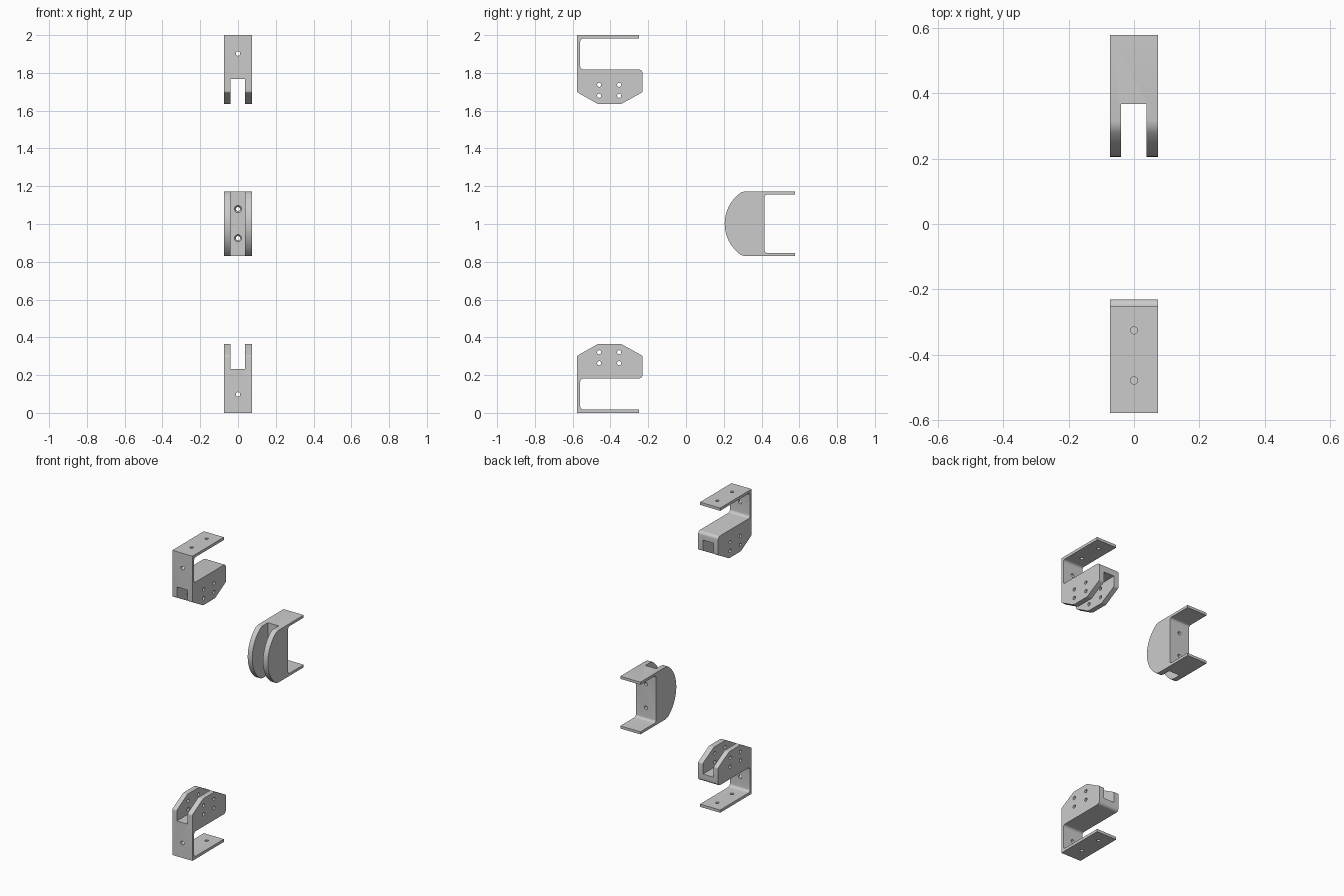
import bpy, bmesh
from math import radians, pi
from mathutils import Vector, Matrix

if "Cube" in bpy.data.objects:
    bpy.data.objects.remove(bpy.data.objects["Cube"])

HALF_W = 0.073
ROT = {'x': Matrix.Rotation(pi / 2, 4, 'Y'),
       'y': Matrix.Rotation(-pi / 2, 4, 'X'),
       'z': Matrix.Identity(4)}


def rounded(points):
    """Outline of (y, z, radius) corners -> points with filleted corners."""
    out = []
    for i, (y, z, r) in enumerate(points):
        p = Vector((y, z))
        if r == 0:
            out.append(p)
            continue
        a = (Vector(points[i - 1][:2]) - p).normalized()
        b = (Vector(points[(i + 1) % len(points)][:2]) - p).normalized()
        start, end = p + a * r, p + b * r
        for k in range(7):
            t = k / 6
            w = 1.172 if abs(a.dot(b)) > 0.3 else 0.7071 * 2
            m0, m1, m2 = (1 - t) ** 2, w * t * (1 - t), t ** 2
            out.append((start * m0 + p * m1 + end * m2) / (m0 + m1 + m2))
    return out


def extrude_profile(name, outline):
    bm = bmesh.new()
    face = bm.faces.new([bm.verts.new((-HALF_W, p[0], p[1])) for p in outline])
    res = bmesh.ops.extrude_face_region(bm, geom=[face])
    bmesh.ops.translate(bm, vec=(2 * HALF_W, 0, 0),
                        verts=[v for v in res['geom'] if isinstance(v, bmesh.types.BMVert)])
    bmesh.ops.recalc_face_normals(bm, faces=bm.faces)
    return to_object(name, bm)


def to_object(name, bm):
    mesh = bpy.data.meshes.new(name)
    bm.to_mesh(mesh)
    bm.free()
    ob = bpy.data.objects.new(name, mesh)
    bpy.context.collection.objects.link(ob)
    return ob


def box(lo, hi):
    bm = bmesh.new()
    lo, hi = Vector(lo), Vector(hi)
    bmesh.ops.create_cube(bm, size=1, matrix=Matrix.Translation((lo + hi) / 2)
                          @ Matrix.Diagonal((*(hi - lo), 1)))
    return bm


def hole(axis, centre, depth, r1, r2=None):
    bm = bmesh.new()
    bmesh.ops.create_cone(bm, cap_ends=True, segments=24, radius1=r1, radius2=r2 or r1,
                          depth=depth, matrix=Matrix.Translation(centre) @ ROT[axis])
    return bm


def cut(ob, cutters):
    for bm in cutters:
        tool = to_object("cutter", bm)
        tool.hide_render = True
        mod = ob.modifiers.new("cut", 'BOOLEAN')
        mod.operation, mod.solver, mod.object = 'DIFFERENCE', 'EXACT', tool
        bpy.context.view_layer.objects.active = ob
        bpy.ops.object.modifier_apply(modifier=mod.name)
        bpy.data.objects.remove(tool)


def smooth(ob):
    bpy.ops.object.select_all(action='DESELECT')
    ob.select_set(True)
    bpy.context.view_layer.objects.active = ob
    bpy.ops.object.shade_smooth_by_angle(angle=radians(30))


# Lower bracket: C-shaped side profile with a chamfered, slotted head
lower = extrude_profile("lower_bracket", rounded([
    (-0.577, 0, 0), (-0.25, 0, 0), (-0.25, 0.018, 0), (-0.56, 0.018, 0.018),
    (-0.56, 0.182, 0.018), (-0.23, 0.182, 0.02), (-0.23, 0.302, 0.006),
    (-0.343, 0.365, 0.006), (-0.466, 0.365, 0.006), (-0.577, 0.302, 0.006)]))
cut(lower, [box((-0.04, -0.7, 0.232), (0.038, -0.1, 0.5))]
    + [hole('x', (0, y, z), 0.4, 0.011) for y in (-0.46, -0.354) for z in (0.263, 0.321)]
    + [hole('z', (0, y, 0), 0.1, 0.011) for y in (-0.325, -0.478)]
    + [hole('y', (0, -0.577, 0.098), 0.1, 0.012)])

# Upper bracket: the lower one mirrored about z = 1
upper = bpy.data.objects.new("upper_bracket", lower.data.copy())
bpy.context.collection.objects.link(upper)
upper.data.transform(Matrix.Translation((0, 0, 2)) @ Matrix.Diagonal((1, 1, -1, 1)))
upper.data.flip_normals()

# Middle bracket: curved slotted nose and a U-shaped clamp behind
back = rounded([
    (0.577, 0.83, 0), (0.577, 0.847, 0), (0.416, 0.847, 0.015),
    (0.416, 1.156, 0.015), (0.577, 1.156, 0), (0.577, 1.173, 0)])
zc, half = 1.0015, 0.1715
nose = []
for k in range(41):
    t = 1 - k / 20
    z = half * t * 0.965
    nose.append(Vector((0.205 + 0.202 - (0.202 ** 2 - z * z) ** 0.5, zc + z)))
middle = extrude_profile("middle_bracket",
                         back + [Vector((0.315, zc + half)), Vector((0.306, zc + half * 0.99))]
                         + nose
                         + [Vector((0.306, zc - half * 0.99)), Vector((0.315, zc - half))])
cutters = [box((-0.04, 0.1, 0.7), (0.038, 0.367, 1.3))]
for z in (0.925, 1.079):
    cutters.append(hole('y', (0, 0.39, z), 0.12, 0.011))
    cutters.append(hole('y', (0, 0.370, z), 0.02, 0.024, 0.0105))
cut(middle, cutters)

for ob in (lower, upper, middle):
    smooth(ob)
